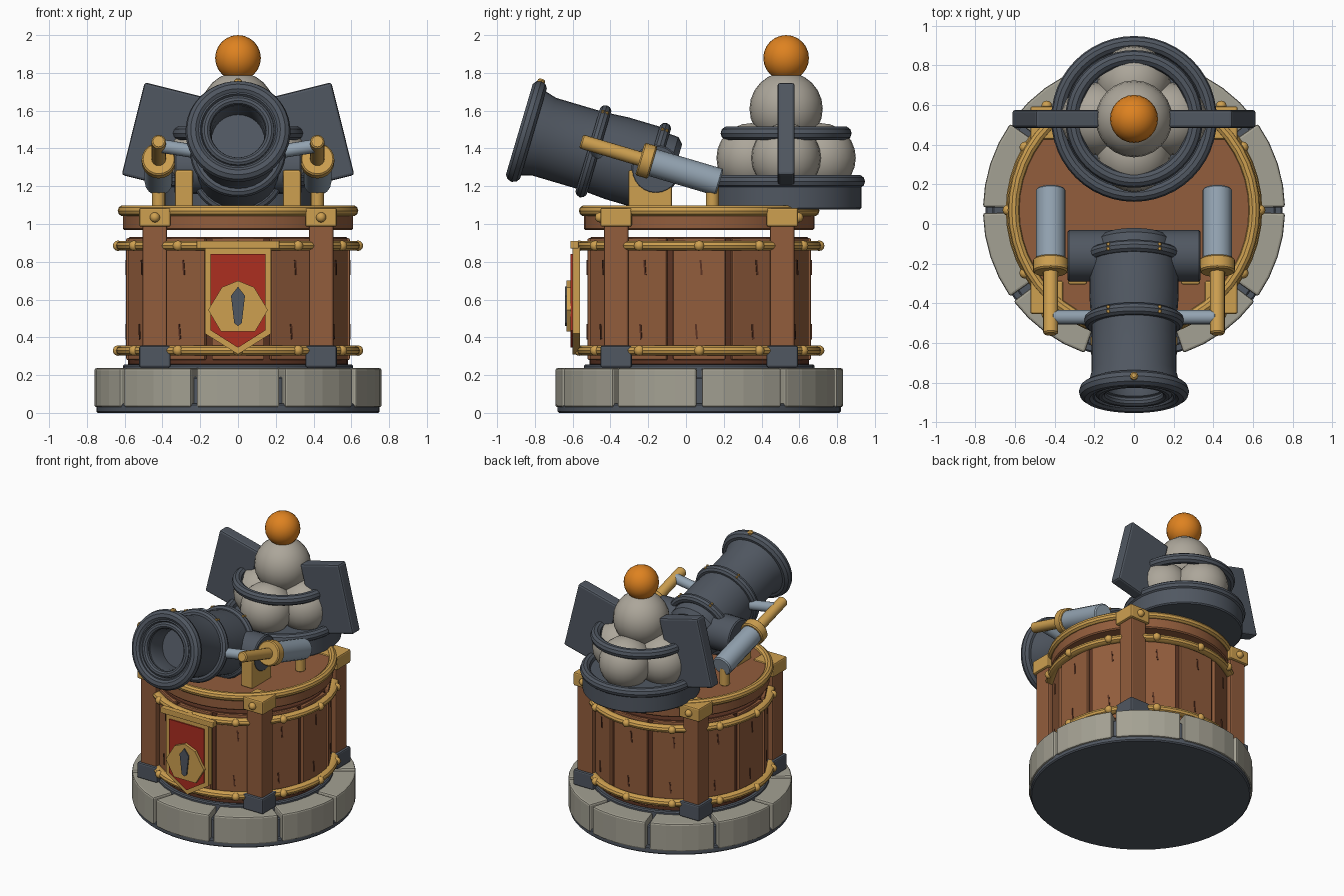
import bpy, bmesh, math
from mathutils import Vector, Matrix

if "Cube" in bpy.data.objects:
    bpy.data.objects.remove(bpy.data.objects["Cube"])

CY = 0.07                      # y of the drum axis
TY = 0.53                      # y of the ammunition tray axis
TILT = math.radians(16.5)      # barrel elevation


def material(name, r, g, b):
    def lin(c):
        c /= 255
        return c / 12.92 if c <= 0.04045 else ((c + 0.055) / 1.055) ** 2.4
    m = bpy.data.materials.new(name)
    m.diffuse_color = (lin(r), lin(g), lin(b), 1)
    m.use_nodes = True
    m.node_tree.nodes["Principled BSDF"].inputs["Base Color"].default_value = m.diffuse_color
    return m


GOLD = material("gold", 206, 160, 80)
WOOD = material("wood", 146, 93, 60)
DARKWOOD = material("dark wood", 92, 52, 35)
STONE = material("stone", 164, 161, 147)
IRON = material("iron", 80, 87, 97)
STEEL = material("steel", 146, 162, 176)
ORANGE = material("orange", 222, 130, 32)
RED = material("red", 172, 46, 32)
BALL = material("ball grey", 172, 166, 154)


def finish(name, bm, mat, smooth=False, bevel=0, loc=(0, 0, 0), axis=None):
    bmesh.ops.recalc_face_normals(bm, faces=bm.faces)
    me = bpy.data.meshes.new(name)
    for f in bm.faces:
        f.smooth = smooth
    bm.to_mesh(me)
    bm.free()
    if smooth:
        me.set_sharp_from_angle(angle=math.radians(35))
    me.materials.append(mat)
    ob = bpy.data.objects.new(name, me)
    bpy.context.collection.objects.link(ob)
    ob.location = loc
    if axis is not None:
        ob.rotation_euler = Vector(axis).to_track_quat('Z', 'Y').to_euler()
    if bevel:
        mod = ob.modifiers.new("bevel", 'BEVEL')
        mod.width, mod.segments = bevel, 2
    return ob


def box(name, mat, loc, size, bevel=0.01, rot_y=0):
    bm = bmesh.new()
    bmesh.ops.create_cube(bm, size=1, matrix=Matrix.Diagonal((*size, 1)))
    ob = finish(name, bm, mat, bevel=bevel, loc=loc)
    ob.rotation_euler.y = rot_y
    return ob


def lathe(name, mat, profile, loc, axis=(0, 0, 1), n=40, closed=False):
    """Revolve (radius, height) points; radius 0 makes a pole."""
    bm = bmesh.new()
    rings = []
    for r, z in profile:
        k = n if r > 0 else 1
        rings.append([bm.verts.new((r * math.cos(math.tau * i / n), r * math.sin(math.tau * i / n), z))
                      for i in range(k)])
    pairs = list(zip(rings, rings[1:])) + ([(rings[-1], rings[0])] if closed else [])
    for a, b in pairs:
        for i in range(n):
            q = [a[i % len(a)], a[(i + 1) % len(a)], b[(i + 1) % len(b)], b[i % len(b)]]
            bm.faces.new(list(dict.fromkeys(q)))
    return finish(name, bm, mat, True, loc=loc, axis=axis)


def disc(name, mat, r, z0, z1, loc, axis=(0, 0, 1), n=40, b=0.008):
    return lathe(name, mat, [(0, z0), (r - b, z0), (r, z0 + b), (r, z1 - b), (r - b, z1), (0, z1)],
                 loc, axis, n)


def rod(name, mat, p, q, r, n=16):
    p, q = Vector(p), Vector(q)
    return disc(name, mat, r, 0, (q - p).length, p, q - p, n)


def ring(name, mat, major, minor, loc, axis=(0, 0, 1), half_h=None):
    h = half_h or minor
    prof = [(major + minor * math.cos(math.tau * i / 10), h * math.sin(math.tau * i / 10)) for i in range(10)]
    return lathe(name, mat, prof, loc, axis, 48, True)


def ball(name, mat, r, loc, n=24):
    bm = bmesh.new()
    bmesh.ops.create_uvsphere(bm, u_segments=n, v_segments=n // 2, radius=r)
    return finish(name, bm, mat, True, loc=loc)


def wedge(name, mat, r0, r1, mid, half, z0, z1, seg, bevel):
    """Block of a cylinder wall, centred on angle mid."""
    bm = bmesh.new()
    angs = [mid - half + 2 * half * i / seg for i in range(seg + 1)]
    pts = [(r1, a) for a in angs] + [(r0, a) for a in reversed(angs)]
    f = bm.faces.new([bm.verts.new((r * math.cos(a), r * math.sin(a), z0)) for r, a in pts])
    up = bmesh.ops.extrude_face_region(bm, geom=[f])
    bmesh.ops.translate(bm, vec=(0, 0, z1 - z0), verts=[v for v in up["geom"] if isinstance(v, bmesh.types.BMVert)])
    return finish(name, bm, mat, bevel=bevel, loc=(0, CY, 0))


def plate(name, mat, half_outline, y, depth):
    """Upright plate facing the front, mirrored from its right half outline."""
    pts = half_outline + [(-x, z) for x, z in reversed(half_outline) if x > 0]
    bm = bmesh.new()
    f = bm.faces.new([bm.verts.new((x, y, z)) for x, z in pts])
    up = bmesh.ops.extrude_face_region(bm, geom=[f])
    bmesh.ops.translate(bm, vec=(0, depth, 0), verts=[v for v in up["geom"] if isinstance(v, bmesh.types.BMVert)])
    return finish(name, bm, mat)


# Stone footing
C = (0, CY, 0)
disc("base_disc", IRON, 0.75, 0, 0.05, C, n=60)
disc("base_core", IRON, 0.715, 0.04, 0.19, C)
disc("plinth", IRON, 0.61, 0.18, 0.257, C)
for i in range(10):
    wedge("stone_block", STONE, 0.58, 0.762, math.radians(-90 + 36 * i), math.radians(16.9), 0.03, 0.237, 4, 0.012)

# Planked drum with grain marks and riveted bands
disc("drum_core", DARKWOOD, 0.582, 0.25, 0.93, C, n=48)
for i in range(12):
    a = math.radians(30 * i)
    wedge("plank", WOOD, 0.54, 0.608, a, math.radians(13.3), 0.28, 0.925, 1, 0.008)
    for off, z in ((0.01, 0.77), (-0.015, 0.43)):
        mark = box("grain_mark", DARKWOOD, (0.592 * math.cos(a) - off * math.sin(a),
                   CY + 0.592 * math.sin(a) + off * math.cos(a), z), (0.008, 0.01, 0.08), 0)
        mark.rotation_euler = (0.08, 0, a)
    for z in (0.33, 0.885):
        ball("band_rivet", GOLD, 0.028, (0.635 * math.cos(a), CY + 0.635 * math.sin(a), z), 12)
for z in (0.33, 0.885):
    ring("drum_band", GOLD, 0.615, 0.032, (0, CY, z), half_h=0.027)

# Deck
disc("deck", WOOD, 0.61, 0.968, 1.075, C, n=48)
ring("deck_rim", GOLD, 0.607, 0.03, (0, CY, 1.07))

# Corner posts
for sx in (-1, 1):
    for sy in (-1, 1):
        x, y = sx * 0.44, CY + sy * 0.44
        box("post", WOOD, (x, y, 0.63), (0.13, 0.13, 0.78))
        box("post_foot", IRON, (x, y, 0.298), (0.166, 0.166, 0.115))
        box("post_cap", GOLD, (x, y, 1.036), (0.166, 0.166, 0.1))
        ball("cap_rivet", GOLD, 0.027, (x, y + sy * 0.085, 1.035), 12)

# Banner shield with emblem
plate("banner_frame", GOLD, [(0, 0.31), (0.175, 0.42), (0.175, 0.88), (0, 0.88)], -0.602, 0.042)
plate("banner_cloth", RED, [(0, 0.345), (0.145, 0.437), (0.145, 0.84), (0, 0.84)], -0.611, 0.009)
plate("emblem", GOLD, [(0, 0.43), (0.09, 0.43), (0.158, 0.545), (0.085, 0.665), (0, 0.7)], -0.632, 0.022)
plate("emblem_mark", IRON, [(0, 0.46), (0.02, 0.475), (0.037, 0.62), (0, 0.668)], -0.641, 0.009)
box("banner_bar", GOLD, (0, -0.59, 0.89), (0.44, 0.045, 0.042), 0.006)

# Barrel
AX = Vector((0, -math.cos(TILT), math.sin(TILT)))
UP = Vector((0, math.sin(TILT), math.cos(TILT)))
MUZ = Vector((0, -0.845, 1.49))
lathe("barrel", IRON, [(0, -0.81), (0.17, -0.81), (0.2, -0.78), (0.205, -0.70), (0.225, -0.68), (0.225, -0.5),
                       (0.215, -0.36), (0.215, -0.1), (0.235, -0.03), (0.235, 0.02), (0.2, 0.03),
                       (0.185, 0.0), (0.15, -0.02), (0.14, -0.06), (0.14, -0.16), (0, -0.16)], MUZ, AX, 32)
ring("muzzle_ring", IRON, 0.237, 0.041, MUZ, AX)
ring("muzzle_lip", IRON, 0.17, 0.025, MUZ + AX * 0.005, AX)
for s in (0.37, 0.70):
    ring("barrel_ring", IRON, 0.222, 0.032, MUZ - AX * s, AX)
    for sx in (-1, 1):
        for ds in (-0.012, 0.012):
            ball("barrel_stud", GOLD, 0.01, MUZ - AX * (s + ds) + UP * 0.215 + Vector((sx * 0.13, 0, 0)), 8)
rod("sight_pin", GOLD, MUZ + UP * 0.2, MUZ + UP * 0.29, 0.02, 12)
rod("trunnion", IRON, (-0.335, -0.16, 1.29), (0.335, -0.16, 1.29), 0.13, 24)

# Cradle and recoil pistons
for sx in (-1, 1):
    x = sx * 0.42
    box("cradle", GOLD, (sx * 0.285, -0.19, 1.18), (0.095, 0.23, 0.21))
    P = Vector((x, -0.21, 1.335))
    rod("piston_body", STEEL, P - AX * 0.405, P, 0.074)
    rod("piston_collar", GOLD, P - AX * 0.035, P + AX * 0.035, 0.09, 20)
    rod("piston_rod", GOLD, P, P + AX * 0.36, 0.038)
    rod("cross_rod", STEEL, (sx * 0.2, -0.47, 1.38), (x, -0.47, 1.415), 0.036)
    rod("piston_peg", GOLD, (x, 0.14, 1.07), (x, 0.14, 1.21), 0.035)

# Ammunition tray and ball pile
disc("tray", IRON, 0.4, 1.078, 1.225, (0, TY, 0), n=48)
ring("tray_rim", IRON, 0.382, 0.036, (0, TY, 1.225))
ring("ball_guard", IRON, 0.31, 0.037, (0, TY, 1.48))
for i in range(4):
    a = i * math.pi / 2
    ball("lower_ball", BALL, 0.184, (0.185 * math.cos(a), TY + 0.185 * math.sin(a), 1.35))
ball("upper_ball", BALL, 0.194, (0, TY, 1.61))
ball("top_ball", ORANGE, 0.121, (0, TY, 1.879))

# Side guard plates
for sx in (-1, 1):
    box("guard_plate", IRON, (sx * 0.395, TY, 1.465), (0.33, 0.09, 0.505), 0.014, -sx * math.radians(14))
